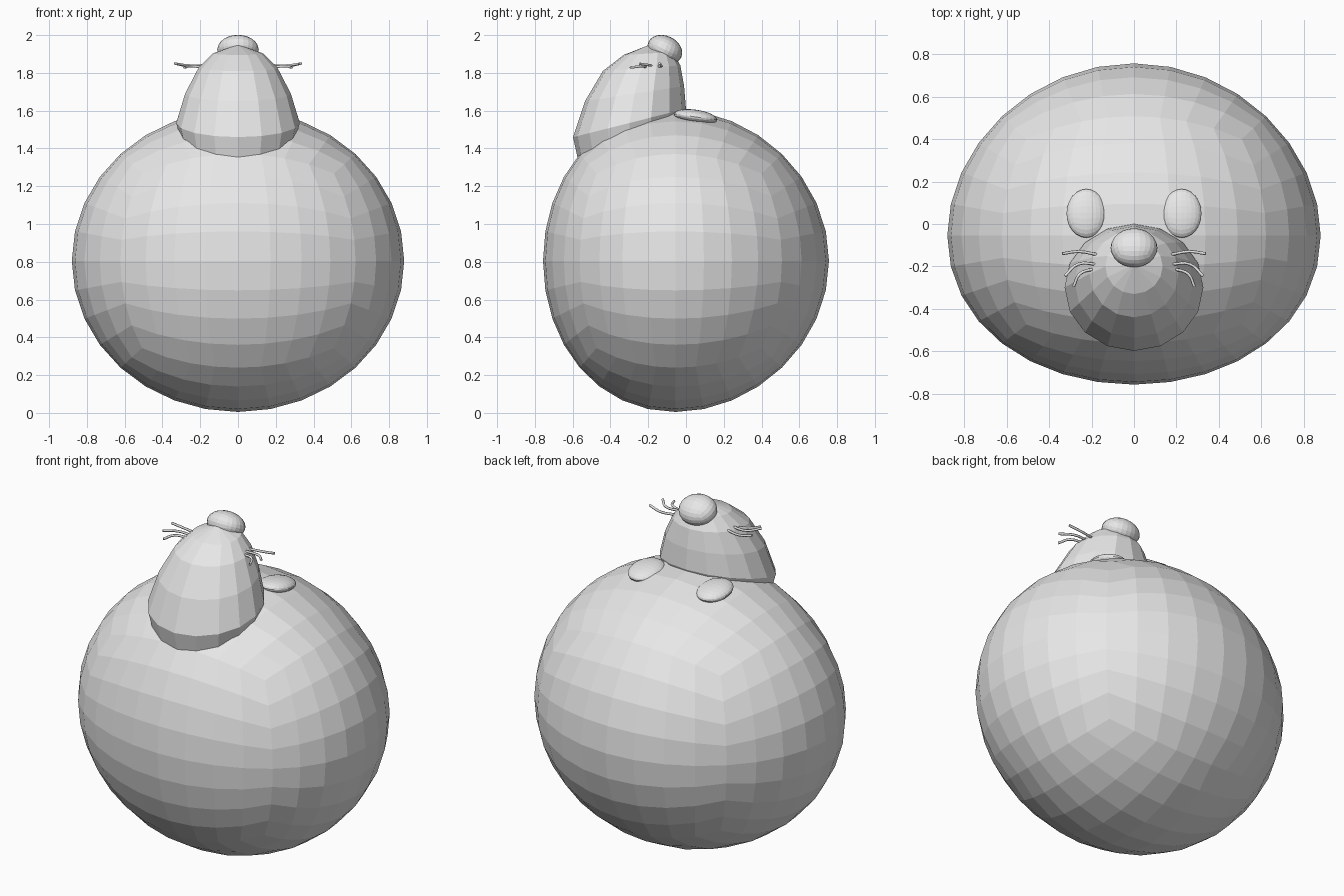
import bpy, bmesh, math
from mathutils import Matrix, Vector

cube = bpy.data.objects.get("Cube")
if cube:
    bpy.data.objects.remove(cube, do_unlink=True)

grey = bpy.data.materials.new("light grey")
grey.use_nodes = True
grey.diffuse_color = (0.8, 0.8, 0.8, 1)
grey.node_tree.nodes["Principled BSDF"].inputs["Base Color"].default_value = (0.8, 0.8, 0.8, 1)


def finish(name, bm):
    bmesh.ops.recalc_face_normals(bm, faces=bm.faces)
    mesh = bpy.data.meshes.new(name)
    bm.to_mesh(mesh)
    bm.free()
    mesh.materials.append(grey)
    obj = bpy.data.objects.new(name, mesh)
    bpy.context.collection.objects.link(obj)
    return obj


def quad_ball(name, center, radii, cuts, tilt=0.0, bulge=0.0):
    """Faceted ball made from a gridded cube; bulge leans its middle forward."""
    bm = bmesh.new()
    bmesh.ops.create_cube(bm, size=2)
    bmesh.ops.subdivide_edges(bm, edges=bm.edges[:], cuts=cuts, use_grid_fill=True)
    turn = Matrix.Rotation(tilt, 3, "X")
    for v in bm.verts:
        n = Vector([math.tan(c * math.pi / 4) for c in v.co]).normalized()
        p = Vector([a * r for a, r in zip(n, radii)])
        p.y -= bulge * (1 - n.y ** 2)
        v.co = turn @ p + Vector(center)
    return finish(name, bm)


# Round body
quad_ball("body", (0, 0, 0.805), (0.88, 0.757, 0.8), 7, bulge=0.055)

# Head: dome of tilted elliptical rings (front y, front z, back y, back z, half width)
rings = [(-0.575, 1.355, -0.02, 1.56, 0.305),
         (-0.598, 1.46, 0.0, 1.61, 0.327),
         (-0.535, 1.65, -0.01, 1.73, 0.28),
         (-0.44, 1.81, -0.03, 1.84, 0.21),
         (-0.33, 1.895, -0.07, 1.91, 0.135)]
SIDES = 16
bm = bmesh.new()
loops = []
for fy, fz, by, bz, w in rings:
    loop = []
    for i in range(SIDES):
        a = 2 * math.pi * i / SIDES
        t = (1 + math.cos(a)) / 2
        loop.append(bm.verts.new((w * math.sin(a), by + (fy - by) * t, bz + (fz - bz) * t)))
    loops.append(loop)
apex = bm.verts.new((0, -0.19, 1.95))
for i in range(SIDES):
    j = (i + 1) % SIDES
    for low, high in zip(loops, loops[1:]):
        bm.faces.new((low[i], low[j], high[j], high[i]))
    bm.faces.new((loops[-1][i], loops[-1][j], apex))
bm.faces.new(loops[0])
finish("head", bm)

# Nose
quad_ball("nose", (0, -0.112, 1.923), (0.11, 0.096, 0.073), 5, tilt=-0.45)


def whisker(name, points):
    curve = bpy.data.curves.new(name, "CURVE")
    curve.dimensions = "3D"
    curve.bevel_depth = 0.007
    curve.bevel_resolution = 1
    curve.resolution_u = 4
    curve.use_fill_caps = True
    spline = curve.splines.new("BEZIER")
    spline.bezier_points.add(len(points) - 1)
    for bp, co in zip(spline.bezier_points, points):
        bp.co = co
        bp.handle_left_type = bp.handle_right_type = "AUTO"
    curve.materials.append(grey)
    bpy.context.collection.objects.link(bpy.data.objects.new(name, curve))


# Ears and whiskers, mirrored
paths = {"rear": [(0.17, -0.145, 1.835), (0.26, -0.13, 1.835), (0.338, -0.14, 1.85)],
         "middle": [(0.17, -0.19, 1.84), (0.265, -0.19, 1.84), (0.325, -0.245, 1.848)],
         "front": [(0.18, -0.21, 1.83), (0.255, -0.235, 1.835), (0.285, -0.295, 1.828)]}
for side, s in (("left", 1), ("right", -1)):
    quad_ball(side + "_ear", (s * 0.225, 0.05, 1.567), (0.093, 0.116, 0.038), 5, tilt=-0.14)
    for place, pts in paths.items():
        whisker(f"{side}_{place}_whisker", [(s * x, y, z) for x, y, z in pts])
